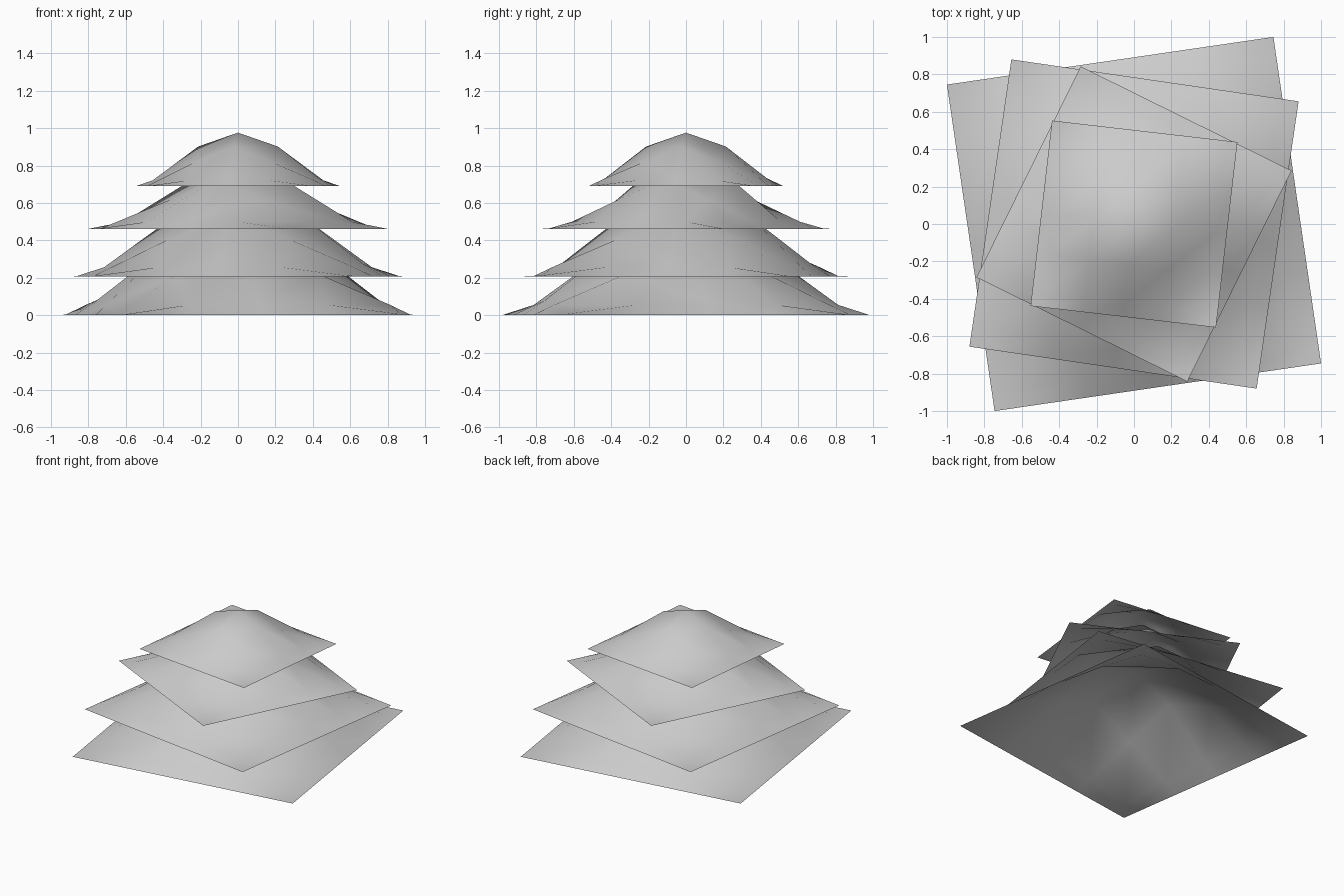
import bpy, math

if "Cube" in bpy.data.objects:
    bpy.data.objects.remove(bpy.data.objects["Cube"])

# Grid line positions, and heights by (ring of x, ring of y), per half-width
RINGS = [0.0, 0.43, 0.87, 1.0]
HEIGHT = {(0, 0): 0.573, (0, 1): 0.424, (1, 1): 0.25,
          (0, 2): 0.086, (1, 2): 0.062, (2, 2): 0.006}
N = 7


def canopy(name, half, base, angle):
    """Open square sheet drawn up into a soft peak with flat corners."""
    verts = []
    for j in range(-3, 4):
        for i in range(-3, 4):
            x, y = (math.copysign(RINGS[abs(k)], k) * half for k in (i, j))
            ring = tuple(sorted((abs(i), abs(j))))
            verts.append((x, y, HEIGHT.get(ring, 0.0) * half))
    faces = []
    for j in range(N - 1):
        for i in range(N - 1):
            a = j * N + i
            faces += [(a, a + 1, a + N + 1), (a, a + N + 1, a + N)]
    mesh = bpy.data.meshes.new(name)
    mesh.from_pydata(verts, [], faces)
    mesh.polygons.foreach_set("use_smooth", [True] * len(faces))
    obj = bpy.data.objects.new(name, mesh)
    obj.location = (0, 0, base)
    obj.rotation_euler = (0, 0, math.radians(angle))
    bpy.context.collection.objects.link(obj)
    return obj


# Four stacked tiers, each turned differently
canopy("bottom_tier", 0.882, 0.0, 8.3)
canopy("lower_middle_tier", 0.776, 0.208, -8.3)
canopy("upper_middle_tier", 0.629, 0.46, -26.3)
canopy("top_tier", 0.499, 0.69, -6.6)
